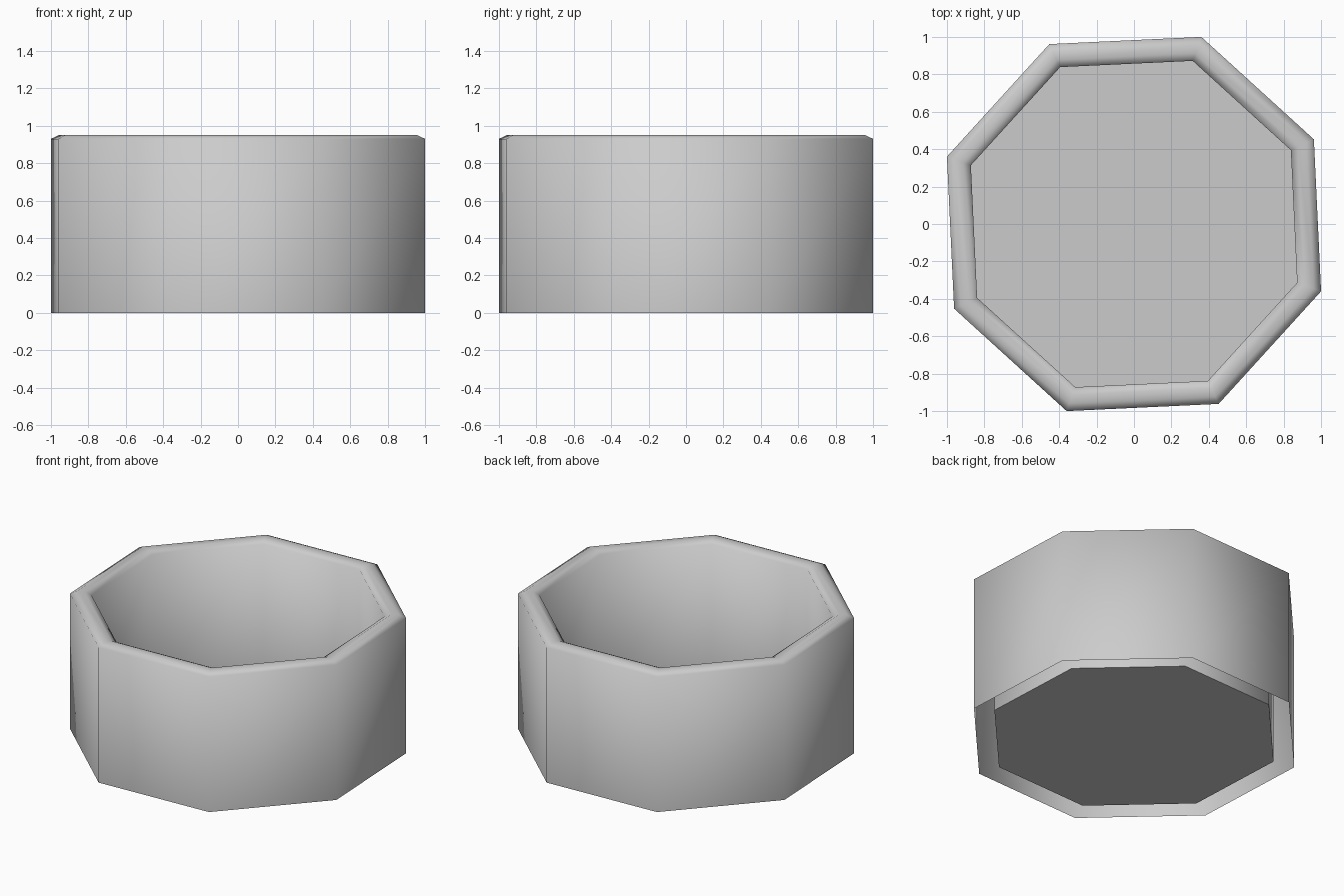
import bpy, bmesh
from math import radians, cos, sin

SIDES = 8
TURN = radians(25.2)
OUTER, INNER = 1.063, 0.927
FLOOR_Z, TOP_Z, CHAMFER = 0.015, 0.95, 0.02

cube = bpy.data.objects.get("Cube")
if cube:
    bpy.data.objects.remove(cube, do_unlink=True)

grey = bpy.data.materials.new("plain grey")
grey.use_nodes = True
colour = (0.6, 0.6, 0.6, 1)
grey.diffuse_color = colour
grey.node_tree.nodes["Principled BSDF"].inputs["Base Color"].default_value = colour


def ring(bm, radius, z):
    """Octagonal loop of vertices."""
    angles = [TURN + radians(360 / SIDES) * i for i in range(SIDES)]
    return [bm.verts.new((radius * cos(a), radius * sin(a), z)) for a in angles]


def finish(bm, name, smooth):
    mesh = bpy.data.meshes.new(name)
    for face in bm.faces:
        face.smooth = smooth
    bm.to_mesh(mesh)
    bm.free()
    mesh.materials.append(grey)
    obj = bpy.data.objects.new(name, mesh)
    bpy.context.collection.objects.link(obj)
    return obj


# Hollow double wall with a rounded rim, open underneath
profile = [
    (OUTER, 0),
    (OUTER, TOP_Z - CHAMFER),
    (OUTER - 0.043, TOP_Z),
    (INNER + 0.043, TOP_Z),
    (INNER, TOP_Z - CHAMFER),
    (INNER, FLOOR_Z),
]
bm = bmesh.new()
loops = [ring(bm, r, z) for r, z in profile]
for low, high in zip(loops, loops[1:]):
    for i in range(SIDES):
        j = (i + 1) % SIDES
        bm.faces.new((low[i], low[j], high[j], high[i]))
finish(bm, "octagonal_wall", True)

# Flat floor closing the inner wall
bm = bmesh.new()
bm.faces.new(ring(bm, INNER, FLOOR_Z))
finish(bm, "floor", False)
